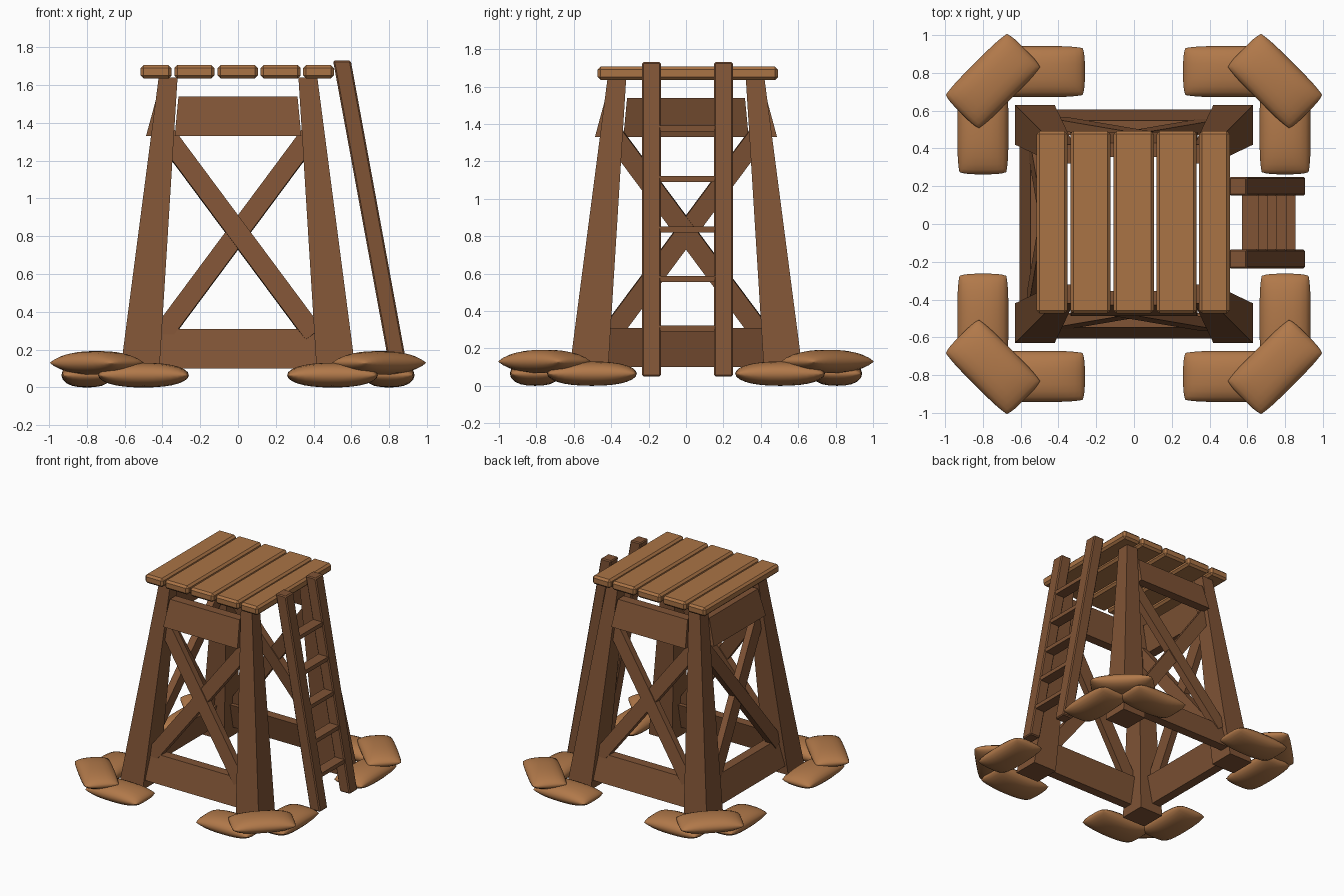
import bpy, bmesh, math
from mathutils import Matrix, Vector

if "Cube" in bpy.data.objects:
    bpy.data.objects.remove(bpy.data.objects["Cube"])


def material(name, rgb):
    m = bpy.data.materials.new(name)
    m.diffuse_color = (*rgb, 1)
    m.use_nodes = True
    m.node_tree.nodes["Principled BSDF"].inputs["Base Color"].default_value = m.diffuse_color
    return m


DARK = material("dark_timber", (0.215, 0.088, 0.036))
LIGHT = material("light_plank", (0.40, 0.172, 0.06))
SACK = material("tan_sack", (0.44, 0.19, 0.068))


def finish(bm, name, mat, matrix=Matrix(), bevel=0):
    bm.transform(matrix)
    bmesh.ops.recalc_face_normals(bm, faces=bm.faces)
    me = bpy.data.meshes.new(name)
    bm.to_mesh(me)
    bm.free()
    me.materials.append(mat)
    ob = bpy.data.objects.new(name, me)
    bpy.context.collection.objects.link(ob)
    if bevel:
        b = ob.modifiers.new("bevel", 'BEVEL')
        b.width, b.segments = bevel, 1
    return ob


def hull(name, bottom, top, mat, matrix=Matrix(), bevel=0):
    """Solid between two matching outlines of 3D points."""
    bm = bmesh.new()
    lo = [bm.verts.new(p) for p in bottom]
    hi = [bm.verts.new(p) for p in top]
    n = len(lo)
    bm.faces.new(lo)
    bm.faces.new(hi)
    for i in range(n):
        bm.faces.new((lo[i], lo[(i + 1) % n], hi[(i + 1) % n], hi[i]))
    return finish(bm, name, mat, matrix, bevel)


def rect(x0, x1, y0, y1, z):
    return [(x0, y0, z), (x1, y0, z), (x1, y1, z), (x0, y1, z)]


def box(name, x0, x1, y0, y1, z0, z1, mat, bevel=0):
    return hull(name, rect(x0, x1, y0, y1, z0), rect(x0, x1, y0, y1, z1), mat, bevel=bevel)


# Four tapered, leaning legs
for sx in (-1, 1):
    for sy in (-1, 1):
        hull("leg", rect(0.42, 0.63, 0.42, 0.63, 0.03), rect(0.32, 0.42, 0.32, 0.42, 1.64),
             DARK, Matrix.Diagonal((sx, sy, 1, 1)))

# Rails and cross braces on front, left and back (the ladder side stays open)
T = 0.075
for side, deg in (("front", 0), ("left", -90), ("back", 180)):
    R = Matrix.Rotation(math.radians(deg), 4, 'Z')
    hull(side + "_lower_rail", rect(-0.46, 0.46, -0.605, -0.605 + T, 0.10),
         rect(-0.46, 0.46, -0.547, -0.547 + T, 0.31), DARK, R)
    hull(side + "_upper_rail", rect(-0.335, 0.335, -0.487, -0.487 + T, 1.33),
         rect(-0.315, 0.315, -0.43, -0.43 + T, 1.54), DARK, R)
    for s in (-1, 1):
        hw, hl, th = 0.053, 0.675, 0.028
        lean = Matrix.Rotation(math.radians(-7.2), 4, 'X')
        place = (R @ Matrix.Translation((0, -0.463 + 0.004 * s, 0.82)) @ lean
                 @ Matrix.Rotation(s * math.radians(36.4), 4, 'Y'))
        hull(side + "_cross_brace", rect(-hw, hw, -th, th, -hl), rect(-hw, hw, -th, th, hl),
             DARK, place)

# Platform planks
for x0, x1 in ((-0.515, -0.352), (-0.337, -0.125), (-0.108, 0.105), (0.12, 0.332), (0.345, 0.507)):
    box("platform_plank", x0, x1, -0.473, 0.492, 1.635, 1.706, LIGHT, bevel=0.016)

# Leaning ladder
def ladder_x(z):
    return 0.55 + (1.73 - z) * 0.184

for y0 in (-0.235, 0.15):
    a, b = ladder_x(0.05), ladder_x(1.73)
    hull("ladder_rail", rect(a - 0.047, a + 0.047, y0, y0 + 0.1, 0.05),
         rect(b - 0.047, b + 0.047, y0, y0 + 0.1, 1.73), DARK, bevel=0.008)
for z in (0.305, 0.57, 0.835, 1.105, 1.375):
    x = ladder_x(z)
    box("ladder_rung", x - 0.043, x + 0.043, -0.15, 0.165, z - 0.016, z + 0.016, DARK)


# Stuffed sacks: two pillow surfaces joined at a seam
def sack(name, length, width, height, matrix):
    nu, nv = 14, 10
    bm = bmesh.new()
    for side in (-1, 1):
        grid = []
        for i in range(nu + 1):
            u = math.sin((i / nu - 0.5) * math.pi)
            row = []
            for j in range(nv + 1):
                v = math.sin((j / nv - 0.5) * math.pi)
                k = max(0, (1 - abs(u) ** 2.4) * (1 - abs(v) ** 2.6))
                row.append(bm.verts.new((u * length / 2 * (1 - 0.05 * v ** 4),
                                         v * width / 2 * (1 - 0.08 * u ** 4),
                                         side * height / 2 * k ** 0.5)))
            grid.append(row)
        for i in range(nu):
            for j in range(nv):
                bm.faces.new((grid[i][j], grid[i + 1][j], grid[i + 1][j + 1], grid[i][j + 1]))
    bmesh.ops.remove_doubles(bm, verts=bm.verts, dist=0.0005)
    for f in bm.faces:
        f.smooth = True
    return finish(bm, name, SACK, matrix)


for sx in (-1, 1):
    for sy in (-1, 1):
        M = Matrix.Diagonal((sx, sy, 1, 1))
        turn = lambda d: Matrix.Rotation(math.radians(d), 4, 'Z')
        sack("lower_sack", 0.48, 0.27, 0.13, M @ Matrix.Translation((0.50, 0.807, 0.065)))
        sack("lower_sack", 0.48, 0.27, 0.13, M @ Matrix.Translation((0.80, 0.503, 0.065)) @ turn(90))
        sack("upper_sack", 0.48, 0.27, 0.125, M @ Matrix.Translation((0.747, 0.757, 0.13)) @ turn(-45))
